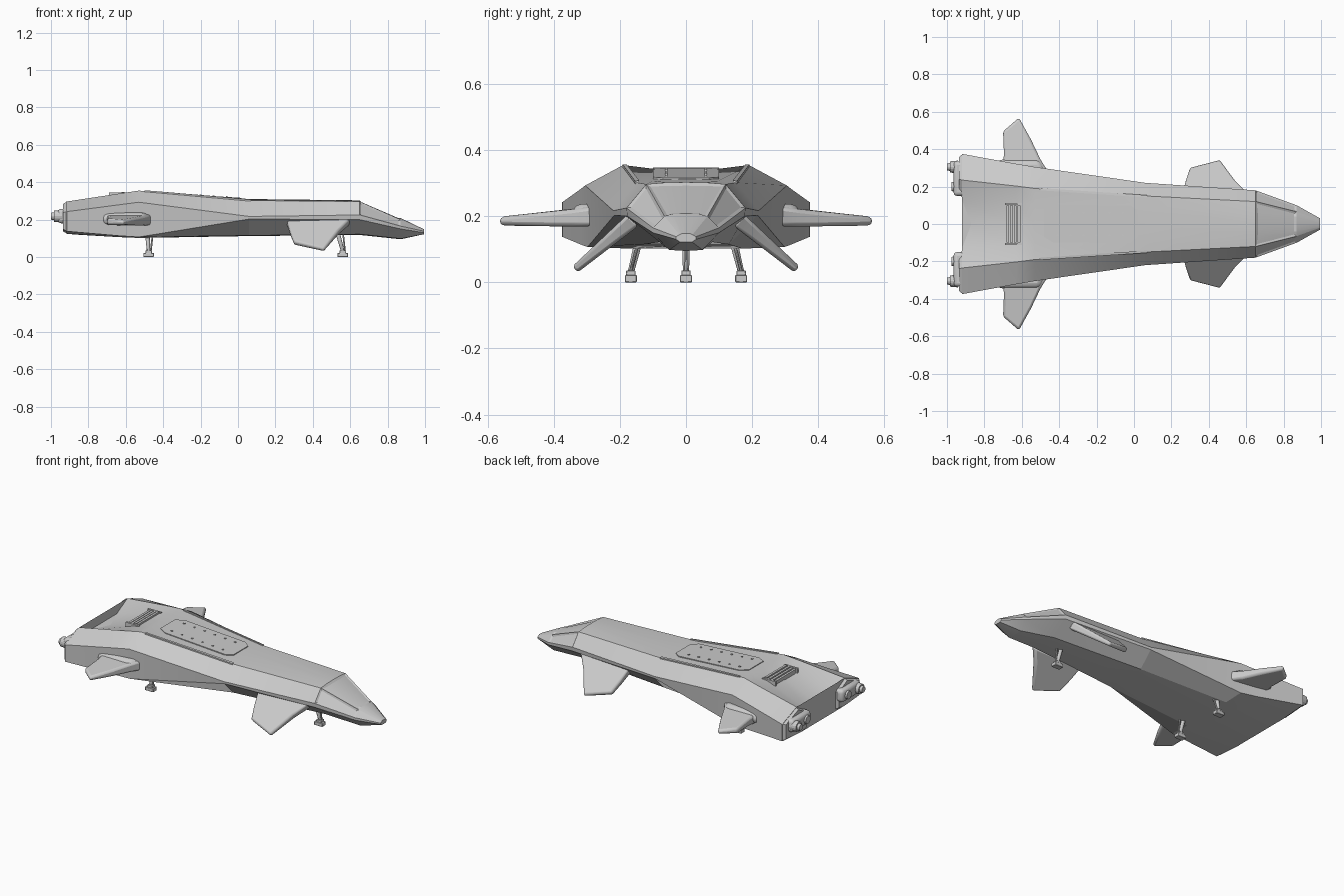
import bpy, bmesh
from mathutils import Vector, Matrix

cube = bpy.data.objects.get("Cube")
if cube:
    bpy.data.objects.remove(cube)

grey = bpy.data.materials.new("hull_grey")
grey.use_nodes = True
grey.diffuse_color = (0.6, 0.6, 0.6, 1)
grey.node_tree.nodes["Principled BSDF"].inputs["Base Color"].default_value = (0.6, 0.6, 0.6, 1)


def finish(name, bm, mirror=False, bevel=0.0, segments=2):
    bmesh.ops.recalc_face_normals(bm, faces=bm.faces)
    mesh = bpy.data.meshes.new(name)
    bm.to_mesh(mesh)
    bm.free()
    mesh.materials.append(grey)
    ob = bpy.data.objects.new(name, mesh)
    bpy.context.collection.objects.link(ob)
    if mirror:
        ob.modifiers.new("mirror", "MIRROR").use_axis = (False, True, False)
    if bevel:
        mod = ob.modifiers.new("bevel", "BEVEL")
        mod.width, mod.segments = bevel, segments
    bpy.ops.object.select_all(action="DESELECT")
    ob.select_set(True)
    bpy.context.view_layer.objects.active = ob
    bpy.ops.object.shade_smooth_by_angle(angle=0.3)
    return ob


def add_box(bm, lo, hi):
    lo, hi = Vector(lo), Vector(hi)
    m = Matrix.Translation((lo + hi) / 2) @ Matrix.Diagonal((*(hi - lo), 1))
    bmesh.ops.create_cube(bm, size=1, matrix=m)


def add_rod(bm, a, b, r1, r2=None, sides=16):
    a, b = Vector(a), Vector(b)
    turn = (b - a).to_track_quat("Z", "Y").to_matrix().to_4x4()
    bmesh.ops.create_cone(bm, cap_ends=True, segments=sides, radius1=r1,
                          radius2=r1 if r2 is None else r2, depth=(b - a).length,
                          matrix=Matrix.Translation((a + b) / 2) @ turn)


def fin(name, outline, up, thick, bevel):
    # outline points are x, y, z; thickness falls from root to tip
    ys = [p[1] for p in outline]
    bm = bmesh.new()
    rings = []
    for side in (1, -1):
        ring = []
        for p in outline:
            t = (p[1] - min(ys)) / (max(ys) - min(ys))
            half = thick[0] + (thick[1] - thick[0]) * t
            ring.append(bm.verts.new(Vector(p) + Vector(up) * half * side))
        bm.faces.new(ring)
        rings.append(ring)
    n = len(outline)
    for i in range(n):
        j = (i + 1) % n
        bm.faces.new((rings[0][i], rings[0][j], rings[1][j], rings[1][i]))
    return finish(name, bm, True, bevel)


# Hull: x, then half section from roof centre to keel as y, z
sections = [
    (0.995, (0, .148), (.012, .148), (.02, .144), (.03, .138), (.03, .13), (.018, .122), (0, .122)),
    (0.87, (0, .208), (.04, .207), (.065, .2), (.1, .165), (.1, .15), (.05, .098), (0, .095)),
    (0.65, (0, .303), (.06, .302), (.12, .297), (.18, .225), (.178, .2), (.08, .122), (0, .118)),
    (0.06, (0, .31), (.1, .308), (.15, .302), (.22, .217), (.217, .203), (.13, .115), (0, .112)),
    (-0.53, (0, .345), (.11, .345), (.19, .355), (.305, .293), (.298, .107), (.17, .102), (0, .102)),
    (-0.63, (0, .335), (.11, .335), (.203, .34), (.322, .28), (.315, .113), (.18, .106), (0, .106)),
    (-0.92, (0, .235), (.13, .24), (.235, .296), (.375, .242), (.375, .138), (.2, .125), (0, .12)),
]
bm = bmesh.new()
rings = []
for x, *half in sections:
    pts = half + [(-y, z) for y, z in half[-2:0:-1]]
    ring = []
    for y, z in pts:
        notch = 0.05 if x < -0.9 and y == 0 else 0
        ring.append(bm.verts.new((x + notch, y, z)))
    rings.append(ring)
panes = {}
for k in range(len(rings) - 1):
    a, b = rings[k], rings[k + 1]
    for i in range(12):
        j = (i + 1) % 12
        f = bm.faces.new((a[i], a[j], b[j], b[i]))
        if k == 1:
            panes[i] = f
bm.faces.new(rings[0])
for i in range(6):  # split tail cap around the centre notch
    a, b = rings[-1][i], rings[-1][i + 1]
    c, d = rings[-1][-i - 1 if i else 0], rings[-1][-i if i else 0]
    loop = []
    for v in (a, b, rings[-1][(12 - i - 1) % 12], rings[-1][(12 - i) % 12]):
        if v not in loop:
            loop.append(v)
    bm.faces.new(loop)
bmesh.ops.recalc_face_normals(bm, faces=bm.faces)
# Recessed windscreen and side windows
for group in ((0, 1, 10, 11), (2,), (9,)):
    bmesh.ops.inset_region(bm, faces=[panes[i] for i in group], thickness=0.015, depth=-0.005)
finish("hull", bm)

# Raised roof hatch following the roof slope
def roof(x):
    return 0.31 + (0.06 - x) * 0.035 / 0.59


bm = bmesh.new()
corners = [(0.02, .07), (-0.02, .1), (-0.43, .1), (-0.48, .07)]
corners += [(x, -y) for x, y in reversed(corners)]
face = bm.faces.new([bm.verts.new((x, y, roof(x) - 0.004)) for x, y in corners])
out = bmesh.ops.extrude_face_region(bm, geom=[face])
bmesh.ops.translate(bm, vec=(0, 0, 0.008), verts=[v for v in out["geom"] if isinstance(v, bmesh.types.BMVert)])
finish("roof_hatch", bm)

# Small rivets over the hatch
bm = bmesh.new()
for i in range(6):
    x = -0.06 - i * 0.07
    for y in (-0.06, 0.06):
        add_box(bm, (x - .005, y - .004, roof(x)), (x + .005, y + .004, roof(x) + .008))
finish("hatch_rivets", bm)

# Thin shoulder strips along the ridge
fin("shoulder_strip", [(0.07, .142, .305), (0.07, .154, .302), (-0.5, .192, .353), (-0.5, .18, .353)],
    (0, 0, 1), (.004, .004), 0)

# Roof vent louvres and tail grille
bm = bmesh.new()
for i in range(4):
    x = -0.615 - i * 0.02
    add_box(bm, (x - .007, -.1, .312), (x + .007, .1, .348 - i * .003))
for y in (-.107, .107):
    add_box(bm, (-.69, y - .006, .305), (-.6, y + .006, .344))
finish("roof_vent", bm)
bm = bmesh.new()
for i in range(4):
    z = 0.15 + i * 0.022
    add_box(bm, (-.9, -.1, z - .005), (-.84, .1, z + .005))
finish("tail_grille", bm)

# Engines
bm = bmesh.new()
add_box(bm, (-.965, .15, .18), (-.88, .335, .258))
finish("engine_block", bm, True, 0.02, 3)
bm = bmesh.new()
add_rod(bm, (-.94, .305, .218), (-.985, .305, .218), .034, .03)
add_rod(bm, (-.98, .305, .218), (-1.0, .305, .218), .022, .018)
add_rod(bm, (-.94, .2, .218), (-.975, .2, .218), .03, .024)
finish("engine_nozzle", bm, True)
bm = bmesh.new()
profile = [(.375, .242), (.375, .138), (.2, .125), (.14, .135), (.14, .245), (.235, .296)]
front = [bm.verts.new((-.915, y, z)) for y, z in profile]
back = [bm.verts.new((-.935, .26 + (y - .26) * .86, .21 + (z - .21) * .86)) for y, z in profile]
bm.faces.new(back)
for i in range(6):
    bm.faces.new((front[i], front[i - 1], back[i - 1], back[i]))
finish("nacelle_cap", bm, True)

# Rear wings with thick root fairings
fin("rear_wing", [(-.46, .28, .2), (-.5, .345, .195), (-.55, .45, .19), (-.615, .568, .185),
                  (-.7, .495, .188), (-.695, .37, .195), (-.71, .28, .2)], (0, 0, 1), (.03, .013), 0.012)
bm = bmesh.new()
add_box(bm, (-.73, .24, .17), (-.45, .345, .237))
wing_root = finish("wing_root", bm, True, 0.03, 3)
for v in wing_root.data.vertices:
    if v.co.y > .3 and v.co.x > -.6:
        v.co.x -= .05

# Drooping front fins
def droop(x, y):
    return (x, y, .18 - (y - .17) * .85)


fin("front_fin", [droop(*p) for p in ((.26, .16), (.28, .235), (.3, .295), (.46, .338),
                                      (.54, .225), (.6, .16))], (0, .65, .76), (.024, .012), 0.01)

# Landing gear: foot, strut and brace
def gear(name, foot, top, mirror):
    bm = bmesh.new()
    x, y = foot
    add_box(bm, (x - .028, y - .018, 0), (x + .028, y + .018, .022))
    add_box(bm, (x - .016, y - .014, .018), (x + .018, y + .014, .036))
    add_rod(bm, (x, y, .03), top, .01, .013, 8)
    add_rod(bm, (x + .012, y, .035), (top[0] + .03, top[1], top[2]), .005, .005, 8)
    finish(name, bm, mirror, 0.004, 1)


gear("nose_gear", (.56, 0), (.53, 0, .14), False)
gear("rear_gear", (-.478, .167), (-.485, .142, .13), True)
